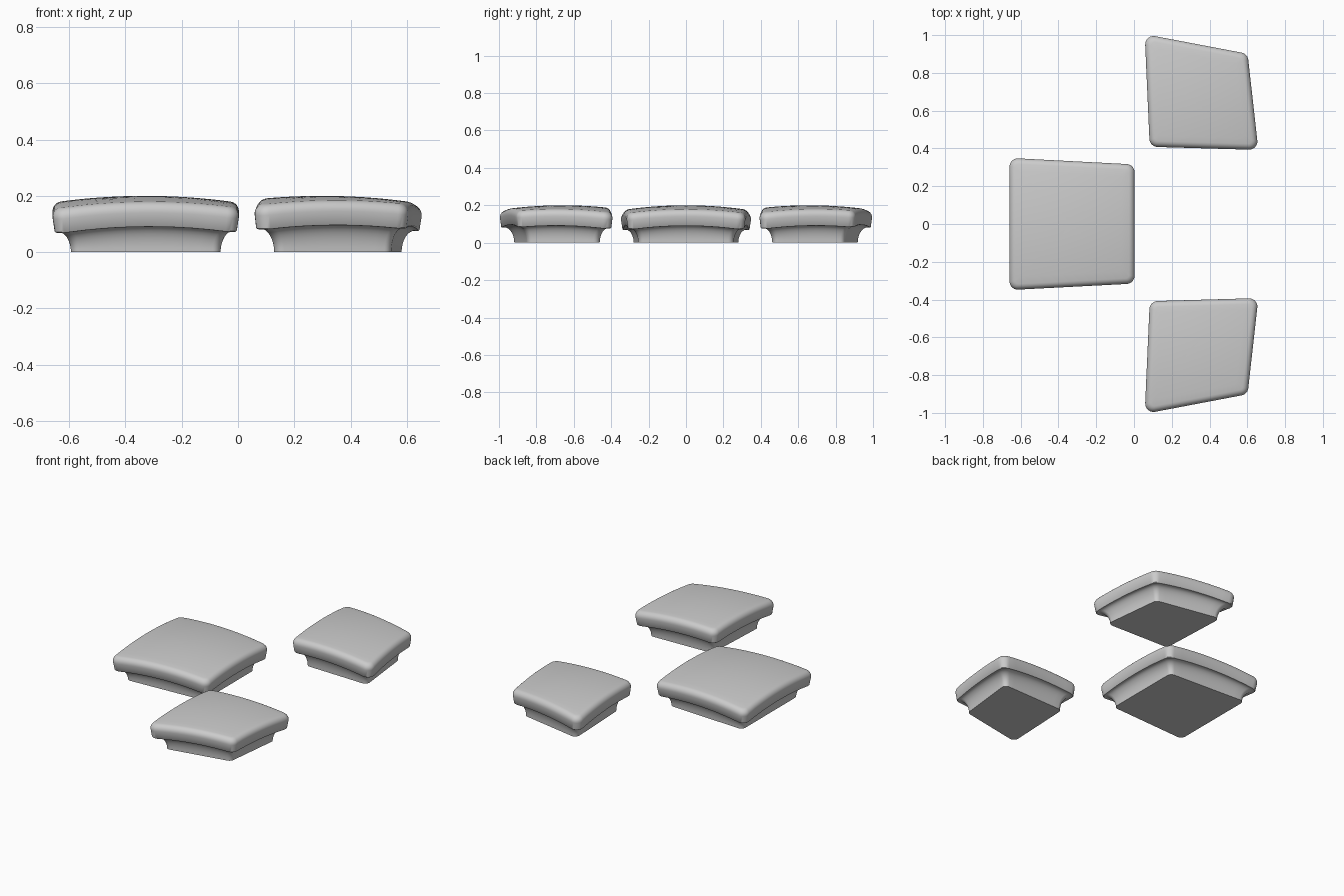
import bpy, bmesh, math
from mathutils import Vector

cube = bpy.data.objects.get("Cube")
if cube:
    bpy.data.objects.remove(cube, do_unlink=True)

grey = bpy.data.materials.new("plain grey")
grey.use_nodes = True
COLOUR = (0.6, 0.6, 0.6, 1)
grey.diffuse_color = COLOUR
grey.node_tree.nodes["Principled BSDF"].inputs["Base Color"].default_value = COLOUR

DOME = 0.22      # drop of the crown per squared distance from its centre
TOP = 0.2
THICK = 0.085    # cap thickness
ARC, SIDE = 6, 10


def outward(a, b):
    """Outward normal of a counter-clockwise edge."""
    d = (b - a).normalized()
    return Vector((d.y, -d.x))


def inset(poly, d):
    """Move every edge of the polygon inwards by d."""
    out = []
    for i, p in enumerate(poly):
        n1 = outward(poly[i - 1], p)
        n2 = outward(p, poly[(i + 1) % len(poly)])
        out.append(p - (n1 + n2) * d / (1 + n1.dot(n2)))
    return out


def outline(poly, d, radius):
    """Inset outline with round corners and subdivided sides."""
    centres = inset(poly, d + radius)
    corners = []
    for i, c in enumerate(centres):
        n1 = outward(poly[i - 1], poly[i])
        n2 = outward(poly[i], poly[(i + 1) % len(poly)])
        turn = math.atan2(n1.cross(n2), n1.dot(n2))
        start = math.atan2(n1.y, n1.x)
        angles = [start + turn * k / ARC for k in range(ARC + 1)]
        corners.append([c + radius * Vector((math.cos(a), math.sin(a))) for a in angles])
    pts = []
    for i, arc in enumerate(corners):
        pts += arc
        nxt = corners[(i + 1) % len(corners)][0]
        pts += [arc[-1].lerp(nxt, k / SIDE) for k in range(1, SIDE)]
    return pts


def crown(p, t):
    """Point at height t along the normal of the domed crown."""
    q = p * (1 + 2 * DOME * t)
    return Vector((q.x, q.y, TOP - DOME * p.length_squared + t))


def make_pad(name, corners, centre):
    c = Vector(centre)
    poly = [Vector(p) - c for p in corners]
    rings = []

    # Concave foot flaring up to the underside of the cap
    foot = outline(poly, 0.07, 0.03)
    lip = [crown(p, -THICK) for p in outline(poly, 0.012, 0.04)]
    for k in range(9):
        a = math.pi / 2 * (1 - k / 8)
        rings.append([Vector((*r.xy.lerp(f, math.sin(a)), r.z * math.cos(a)))
                      for r, f in zip(lip, foot)])

    # Cap wall with a rounded upper edge
    rings.append([crown(p, -THICK) for p in outline(poly, 0.003, 0.045)])
    rings.append([crown(p, -THICK + 0.004) for p in outline(poly, 0, 0.045)])
    R = 0.035
    for k in range(7):
        a = math.pi / 2 * k / 6
        d = R * (1 - math.cos(a))
        rings.append([crown(p, R * (math.sin(a) - 1)) for p in outline(poly, d, 0.045 - d * 0.8)])

    # Domed top
    rim = outline(poly, R, 0.017)
    for k in range(7, 0, -1):
        rings.append([crown(p * k / 8, 0) for p in rim])

    bm = bmesh.new()
    loops = [[bm.verts.new(p) for p in ring] for ring in rings]
    n = len(rim)
    for lo, hi in zip(loops, loops[1:]):
        for i in range(n):
            j = (i + 1) % n
            bm.faces.new((lo[i], lo[j], hi[j], hi[i]))
    tip = bm.verts.new((0, 0, TOP))
    for i in range(n):
        bm.faces.new((loops[-1][i], loops[-1][(i + 1) % n], tip))
    bm.faces.new(loops[0][::-1])
    bmesh.ops.recalc_face_normals(bm, faces=bm.faces)

    mesh = bpy.data.meshes.new(name)
    bm.to_mesh(mesh)
    bm.free()
    mesh.materials.append(grey)
    ob = bpy.data.objects.new(name, mesh)
    ob.location = (c.x, c.y, 0)
    bpy.context.collection.objects.link(ob)
    bpy.ops.object.select_all(action='DESELECT')
    ob.select_set(True)
    bpy.context.view_layer.objects.active = ob
    bpy.ops.object.shade_smooth_by_angle(angle=math.radians(40))


# Large pad on the right, and a mirrored pair of smaller pads on the left
make_pad("large_pad", [(-0.664, -0.355), (0.008, -0.32), (0.008, 0.32), (-0.664, 0.355)], (-0.33, 0))
side = [(0.08, 0.405), (0.664, 0.388), (0.606, 0.905), (0.053, 1.01)]
make_pad("back_pad", side, (0.3, 0.66))
make_pad("front_pad", [(x, -y) for x, y in reversed(side)], (0.3, -0.66))
